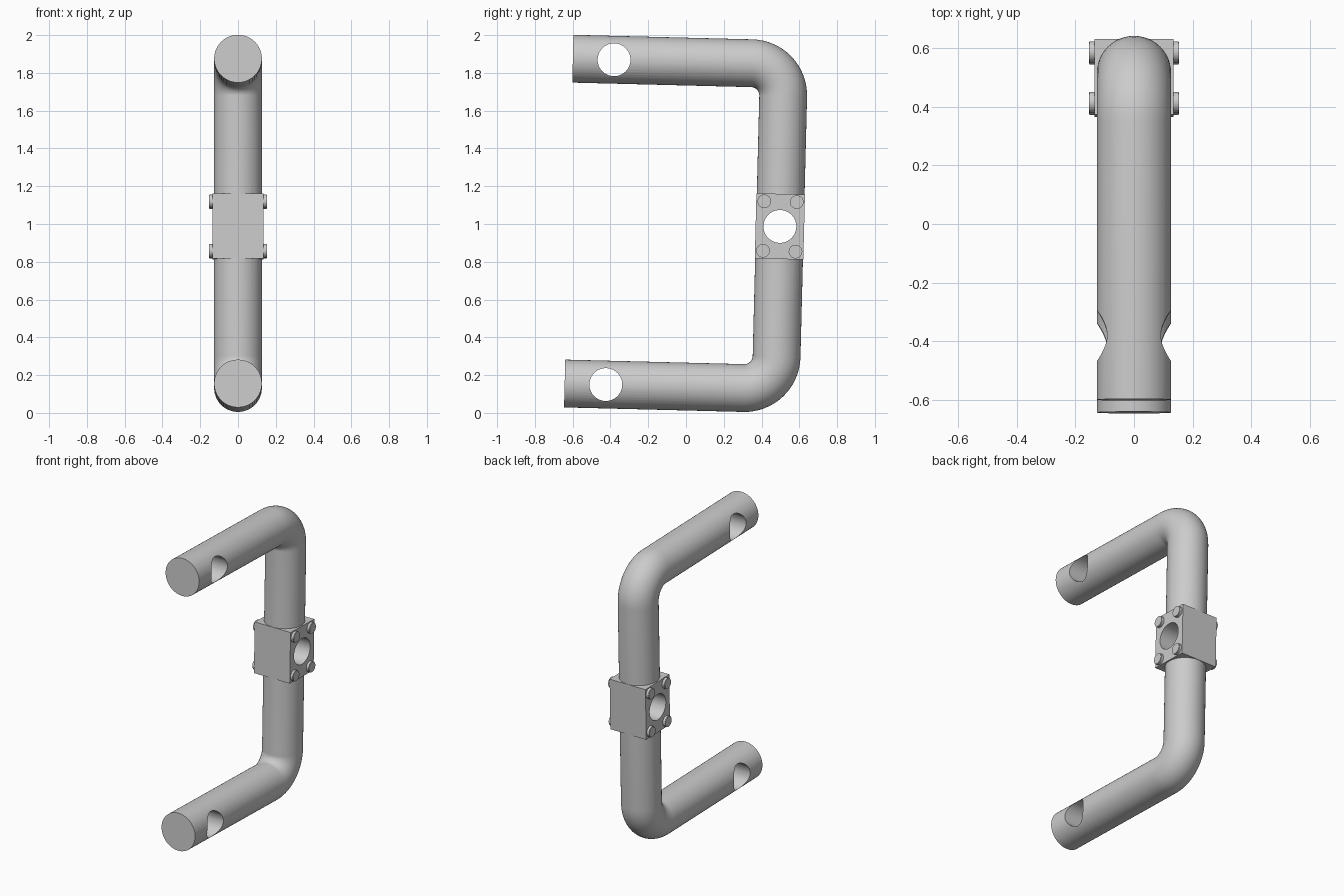
import bpy
import bmesh
from math import cos, sin, pi, radians
from mathutils import Matrix, Vector

cube = bpy.data.objects.get("Cube")
if cube:
    bpy.data.objects.remove(cube, do_unlink=True)

# Main dimensions
TUBE_R, HOLE_R, BEND_R = 0.1265, 0.087, 0.17
HALF, ARM = 0.86, 1.118
HOLE_Y = -0.9
BLOCK = (0.27, 0.257, 0.345)
SIDES, BEND_STEPS = 48, 16

# The whole handle leans slightly backwards
LEAN = Matrix.Translation((0, 0.497, 0.987)) @ Matrix.Rotation(radians(-1.45), 4, 'X')

grey = bpy.data.materials.new("plain grey")
grey.use_nodes = True
grey.diffuse_color = (0.6, 0.6, 0.6, 1)
grey.node_tree.nodes["Principled BSDF"].inputs["Base Color"].default_value = (0.6, 0.6, 0.6, 1)


def finish(bm, name):
    """Turn a bmesh in handle space into an object."""
    bmesh.ops.recalc_face_normals(bm, faces=bm.faces)
    bm.transform(LEAN)
    mesh = bpy.data.meshes.new(name)
    bm.to_mesh(mesh)
    bm.free()
    mesh.materials.append(grey)
    obj = bpy.data.objects.new(name, mesh)
    bpy.context.collection.objects.link(obj)
    return obj


def cross_cylinder(name, x, y, z, radius, depth, bevel=0):
    """Cylinder whose axis runs from side to side."""
    bm = bmesh.new()
    place = Matrix.Translation((x, y, z)) @ Matrix.Rotation(pi / 2, 4, 'Y')
    bmesh.ops.create_cone(bm, cap_ends=True, segments=SIDES, radius1=radius,
                          radius2=radius, depth=depth, matrix=place)
    if bevel:
        rims = [e for e in bm.edges if abs(e.verts[0].co.x - e.verts[1].co.x) < depth / 2]
        bmesh.ops.bevel(bm, geom=rims, offset=bevel, segments=2, affect='EDGES')
    return finish(bm, name)


def activate(obj):
    bpy.ops.object.select_all(action='DESELECT')
    obj.select_set(True)
    bpy.context.view_layer.objects.active = obj


def bore(obj, y, z, radius):
    """Cut a round hole from side to side."""
    cutter = cross_cylinder("hole_cutter", 0, y, z, radius, 1)
    cutter.hide_render = True
    mod = obj.modifiers.new("hole", 'BOOLEAN')
    mod.operation, mod.solver, mod.object = 'DIFFERENCE', 'EXACT', cutter
    activate(obj)
    bpy.ops.object.modifier_apply(modifier=mod.name)
    bpy.data.objects.remove(cutter, do_unlink=True)


def smooth(obj):
    activate(obj)
    bpy.ops.object.shade_smooth_by_angle(angle=radians(30))


# Bent tube: sweep a ring along the path (y, z, heading angle)
path = [(-ARM, -HALF, 0)]
for corner in (-1, 1):
    for i in range(BEND_STEPS + 1):
        a = pi / 2 * (i / BEND_STEPS + (corner > 0))
        path.append((BEND_R * (sin(a) - 1), corner * (HALF - BEND_R) - BEND_R * cos(a), a))
path.append((-ARM, HALF, pi))

bm = bmesh.new()
rings = []
for y, z, a in path:
    across = Vector((0, -sin(a), cos(a)))
    ring = []
    for k in range(SIDES):
        t = 2 * pi * k / SIDES
        ring.append(bm.verts.new(Vector((TUBE_R * cos(t), y, z)) + across * TUBE_R * sin(t)))
    rings.append(ring)
for r0, r1 in zip(rings, rings[1:]):
    for k in range(SIDES):
        n = (k + 1) % SIDES
        bm.faces.new((r0[k], r0[n], r1[n], r1[k]))
bm.faces.new(rings[0])
bm.faces.new(rings[-1])
tube = finish(bm, "bent_tube")
for side in (-1, 1):
    bore(tube, HOLE_Y, side * HALF, HOLE_R)
# Clearance inside the block
bore(tube, 0, 0, HOLE_R + 0.01)
smooth(tube)

# Clamp block with its through hole
bm = bmesh.new()
bmesh.ops.create_cube(bm, size=1, matrix=Matrix.Diagonal((*BLOCK, 1)))
block = finish(bm, "clamp_block")
bore(block, 0, 0, HOLE_R)
smooth(block)

# Four bolt heads on each side of the block
for sx, side in ((1, "left"), (-1, "right")):
    for sy, depth_name in ((-1, "front"), (1, "back")):
        for sz, level in ((-1, "lower"), (1, "upper")):
            bolt = cross_cylinder(f"bolt_{side}_{depth_name}_{level}", sx * 0.138,
                                  sy * 0.086, sz * 0.131, 0.036, 0.032, 0.003)
            smooth(bolt)
